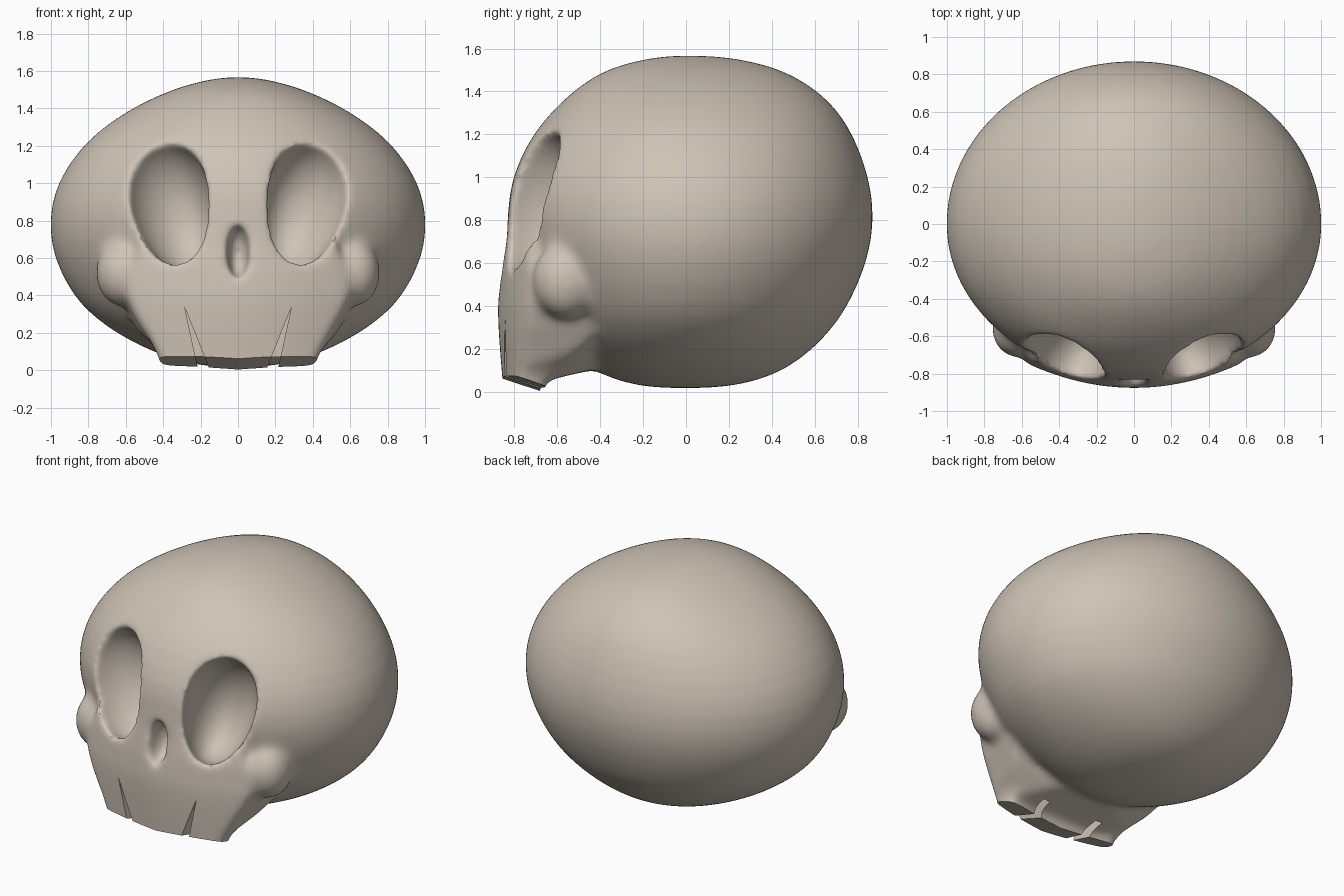
import bpy, bmesh, math
from mathutils import Matrix, Euler

if "Cube" in bpy.data.objects:
    bpy.data.objects.remove(bpy.data.objects["Cube"])


def make(name, bm):
    bmesh.ops.recalc_face_normals(bm, faces=bm.faces)
    me = bpy.data.meshes.new(name)
    bm.to_mesh(me)
    bm.free()
    ob = bpy.data.objects.new(name, me)
    bpy.context.collection.objects.link(ob)
    return ob


def loft(name, rings):
    bm = bmesh.new()
    rows = [[bm.verts.new(p) for p in ring] for ring in rings]
    n = len(rows[0])
    for a, b in zip(rows, rows[1:]):
        for i in range(n):
            j = (i + 1) % n
            bm.faces.new((a[i], a[j], b[j], b[i]))
    bm.faces.new(rows[0])
    bm.faces.new(rows[-1])
    return make(name, bm)


def ellipsoid(name, loc, radii, rot=(0, 0, 0), taper=0):
    bm = bmesh.new()
    bmesh.ops.create_uvsphere(bm, u_segments=40, v_segments=24, radius=1)
    for v in bm.verts:
        v.co.x *= 1 + taper * v.co.z
    m = Matrix.Translation(loc) @ Euler(rot).to_matrix().to_4x4() @ Matrix.Diagonal((*radii, 1))
    bm.transform(m)
    return make(name, bm)


def hull(name, pts):
    bm = bmesh.new()
    bmesh.ops.convex_hull(bm, input=[bm.verts.new(p) for p in pts])
    return make(name, bm)


# Cranium: z, half width, front y, back y
cran_rows = [
    (.015, .12, -.13, .12), (.04, .28, -.29, .30), (.1, .46, -.44, .46),
    (.2, .65, -.56, .59), (.3, .78, -.645, .68), (.4, .875, -.70, .75),
    (.6, .98, -.78, .84), (.8, 1.005, -.835, .875), (1, .965, -.81, .85),
    (1.2, .83, -.715, .775), (1.33, .675, -.60, .69), (1.43, .51, -.49, .575),
    (1.51, .33, -.36, .43), (1.555, .16, -.18, .24), (1.568, .05, -.06, .09)]
N = 40
rings = []
for z, w, f, b in cran_rows:
    ring = []
    for i in range(N):
        a = 2 * math.pi * i / N
        s = math.sin(a)
        ring.append((w * 1.014 * math.cos(a), 1.012 * (s * b if s > 0 else -s * f), z))
    rings.append(ring)
skull = loft("skull", rings)

# Face and upper jaw: z, half width, front y, back y at the sides, back y in the middle
face_rows = [
    (-.12, .40, -.85, -.68, -.72), (.05, .425, -.855, -.65, -.67), (.1, .445, -.86, -.58, -.44),
    (.2, .495, -.868, -.48, -.36), (.3, .555, -.875, -.4, -.25), (.4, .60, -.878, -.3, -.2),
    (.55, .58, -.865, -.2, -.2), (.7, .52, -.842, -.2, -.2), (.85, .45, -.828, -.2, -.2),
    (1.0, .35, -.77, -.2, -.2)]
rings = []
for z, w, f, side, mid in face_rows:
    ring = [(w * t / 8, f + .4 * (w * t / 8) ** 2, z) for t in range(-8, 9)]
    flare = 1.08 if .15 < z < .45 else .95
    back = [(w * flare, side, z), (w * .5, mid, z), (-w * .5, mid, z), (-w * flare, side, z)]
    rings.append(ring + back)
face = loft("face", rings)

unions, soft_cuts, sharp_cuts = [face], [], []
for s in (-1, 1):
    # Cheek knobs
    unions.append(ellipsoid("cheek", (s * .62, -.56, .52), (.14, .155, .18)))
    # Eye sockets
    soft_cuts.append(ellipsoid("eye_cutter", (s * .352, -.70, .882), (.216, .27, .367),
                               (math.radians(16), math.radians(s * 12), math.radians(s * 22)), .13))
    # Slits between the teeth
    sharp_cuts.append(hull("slit_cutter", [
        (s * x, y, z) for y in (-1, -.57)
        for x, z in ((.285, .335), (.15, 0), (.148, -.1), (.212, 0), (.19, -.1))]))
    # Slanted trim under the teeth
    trim = []
    for x in (-.002, .7):
        for y in (-1, -.6):
            trim += [(s * x, y, .01 + (-.7 - y) * .33 + .08 * x), (s * x, y, -.4)]
    sharp_cuts.append(hull("trim_cutter", trim))
# Nose opening
soft_cuts.append(ellipsoid("nose_cutter", (0, -.85, .637), (.06, .13, .145)))


def boolean(cutter, op):
    m = skull.modifiers.new("bool", 'BOOLEAN')
    m.object, m.operation, m.solver = cutter, op, 'EXACT'
    cutter.hide_render = True


def remesh():
    m = skull.modifiers.new("remesh", 'REMESH')
    m.mode, m.voxel_size = 'VOXEL', .016


def smooth(count):
    m = skull.modifiers.new("smooth", 'SMOOTH')
    m.factor, m.iterations = .5, count


# Blend the parts, hollow out sockets, then cut the crisp teeth
skull.modifiers.new("round", 'SUBSURF').levels = 1
for ob in unions:
    boolean(ob, 'UNION')
remesh()
smooth(14)
for ob in soft_cuts:
    boolean(ob, 'DIFFERENCE')
remesh()
smooth(22)
for ob in sharp_cuts:
    boolean(ob, 'DIFFERENCE')

dg = bpy.context.evaluated_depsgraph_get()
mesh = bpy.data.meshes.new_from_object(skull.evaluated_get(dg))
skull.modifiers.clear()
skull.data = mesh
for ob in unions + soft_cuts + sharp_cuts:
    bpy.data.objects.remove(ob)

# Bone colour
bone = bpy.data.materials.new("bone")
bone.diffuse_color = (.62, .55, .47, 1)
bone.use_nodes = True
bone.node_tree.nodes["Principled BSDF"].inputs["Base Color"].default_value = bone.diffuse_color
mesh.materials.clear()
mesh.materials.append(bone)

bpy.context.view_layer.objects.active = skull
skull.select_set(True)
bpy.ops.object.shade_smooth_by_angle(angle=math.radians(40))
